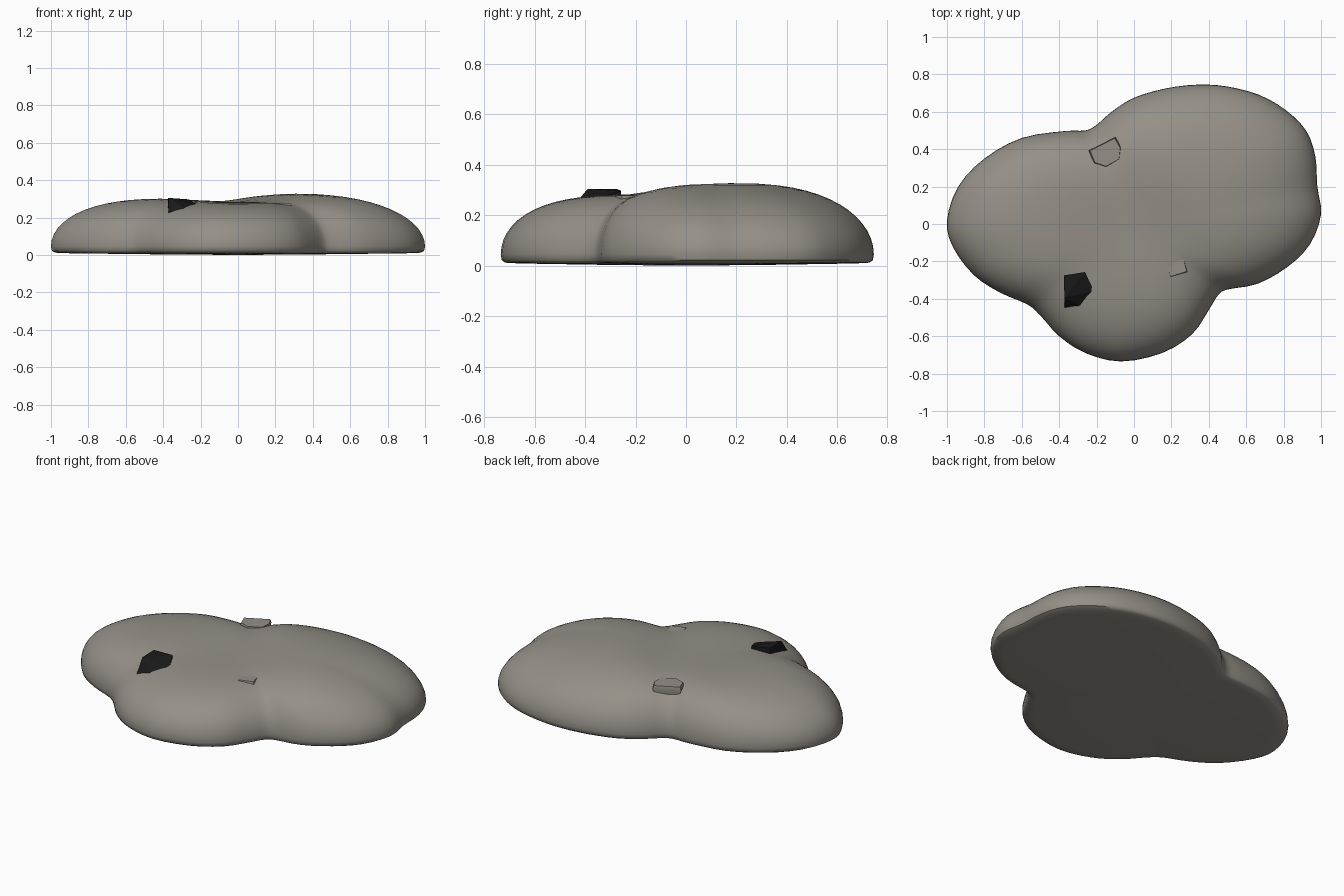
import bpy
import bmesh
import math
from mathutils import Vector

default_cube = bpy.data.objects.get("Cube")
if default_cube:
    bpy.data.objects.remove(default_cube, do_unlink=True)


def make_material(name, colour):
    material = bpy.data.materials.new(name)
    material.use_nodes = True
    material.diffuse_color = (*colour, 1)
    shader = material.node_tree.nodes["Principled BSDF"]
    shader.inputs["Base Color"].default_value = (*colour, 1)
    shader.inputs["Roughness"].default_value = 0.9
    return material


stone = make_material("warm grey stone", (0.30, 0.28, 0.245))
black = make_material("black stone", (0.01, 0.01, 0.01))


def add_object(name, bm, material, smooth_angle=None):
    bmesh.ops.recalc_face_normals(bm, faces=bm.faces)
    mesh = bpy.data.meshes.new(name)
    bm.to_mesh(mesh)
    bm.free()
    mesh.materials.append(material)
    obj = bpy.data.objects.new(name, mesh)
    bpy.context.collection.objects.link(obj)
    if smooth_angle is not None:
        bpy.ops.object.select_all(action="DESELECT")
        obj.select_set(True)
        bpy.context.view_layer.objects.active = obj
        bpy.ops.object.shade_smooth_by_angle(angle=math.radians(smooth_angle))
    return obj


def closed_curve(points, steps):
    """Smooth closed curve through the points (Catmull-Rom)."""
    pts = [Vector(p) for p in points]
    count = len(pts)
    result = []
    for i in range(count):
        a, b, c, d = (pts[(i + k) % count] for k in (-1, 0, 1, 2))
        for s in range(steps):
            t = s / steps
            result.append(0.5 * (2 * b + (c - a) * t
                                 + (2 * a - 5 * b + 4 * c - d) * t ** 2
                                 + (3 * b - a - 3 * c + d) * t ** 3))
    return result


# Three-lobed footprint of the mound, counter-clockwise
footprint = closed_curve([
    (1, .05), (.98, .2), (.97, .36), (.92, .5), (.81, .61), (.67, .69),
    (.5, .735), (.34, .745), (.17, .725), (0, .675), (-.12, .6),
    (-.2, .53), (-.26, .5), (-.37, .497), (-.6, .46), (-.8, .35),
    (-.94, .2), (-1, .02), (-.97, -.12), (-.86, -.27), (-.72, -.365),
    (-.57, -.43), (-.5, -.49), (-.4, -.6), (-.26, -.69), (-.07, -.735),
    (.15, -.69), (.31, -.59), (.4, -.46), (.45, -.38), (.5, -.35),
    (.66, -.32), (.82, -.23), (.94, -.11)], 3)

# Lobe centre, crown height and edge fullness
LOBES = [((-.45, .03), .31, 4), ((.35, .28), .34, 3), ((-.07, -.35), .285, 4),
         ((-.05, -.02), .28, 4)]
RIM = 0.045


def crown(x, y, t):
    """Mound height at a point, t being its share of the way to the edge."""
    total = height = fullness = 0
    for (cx, cy), lobe_height, lobe_fullness in LOBES:
        weight = math.exp(-((x - cx) ** 2 + (y - cy) ** 2) / 0.08) + 1e-6
        total += weight
        height += weight * lobe_height
        fullness += weight * lobe_fullness
    drop = math.sqrt(max(0, 1 - t ** (fullness / total)))
    return RIM + (height / total - RIM) * drop


# Mound: rings from the crown down to the rim, then in under the base
bm = bmesh.new()
RINGS = 18
rings = []
for k in range(1, RINGS + 1):
    t = math.sin(math.pi / 2 * k / RINGS)
    rings.append([bm.verts.new((p.x * t, p.y * t, crown(p.x * t, p.y * t, t)))
                  for p in footprint])
for t, z in ((.995, .022), (.975, .012), (.9, .009), (.5, .004)):
    rings.append([bm.verts.new((p.x * t, p.y * t, z)) for p in footprint])
count = len(footprint)
for upper, lower in zip(rings, rings[1:]):
    for i in range(count):
        j = (i + 1) % count
        bm.faces.new((upper[i], upper[j], lower[j], lower[i]))
for ring, z in ((rings[0], crown(0, 0, 0)), (rings[-1], 0)):
    centre = bm.verts.new((0, 0, z))
    for i in range(count):
        bm.faces.new((ring[i], ring[(i + 1) % count], centre))
add_object("mound", bm, stone, 50)


def add_pebble(name, outline, top, base):
    """Small flat-topped stone, narrower at its buried base."""
    bm = bmesh.new()
    middle = sum((Vector(p) for p in outline), Vector((0, 0))) / len(outline)
    for z, scale in ((base, .75), (top - .02, 1), (top, .92)):
        for p in outline:
            q = middle + (Vector(p) - middle) * scale
            bm.verts.new((q.x, q.y, z))
    bmesh.ops.convex_hull(bm, input=bm.verts)
    bmesh.ops.dissolve_limit(bm, angle_limit=.02, verts=bm.verts, edges=bm.edges)
    add_object(name, bm, stone, 40)


add_pebble("front_pebble", [(.155, -.19), (.185, -.15), (.23, -.135),
                            (.262, -.16), (.287, -.258), (.195, -.288)], .278, .2)
add_pebble("back_pebble", [(-.242, .393), (-.1, .465), (-.068, .41),
                           (-.075, .345), (-.15, .303), (-.215, .325)], .285, .2)

# Black angular chip half sunk in the mound
bm = bmesh.new()
for corner in ((-.375, -.275, .305), (-.372, -.39, .305), (-.262, -.257, .297),
               (-.213, -.36, .267), (-.272, -.445, .24), (-.37, -.455, .215)):
    bm.verts.new(corner)
    bm.verts.new((corner[0], corner[1], .19))
hull = bmesh.ops.convex_hull(bm, input=bm.verts)
loose = [v for v in bm.verts if not v.link_faces]
bmesh.ops.delete(bm, geom=loose, context="VERTS")
add_object("black_chip", bm, black)
